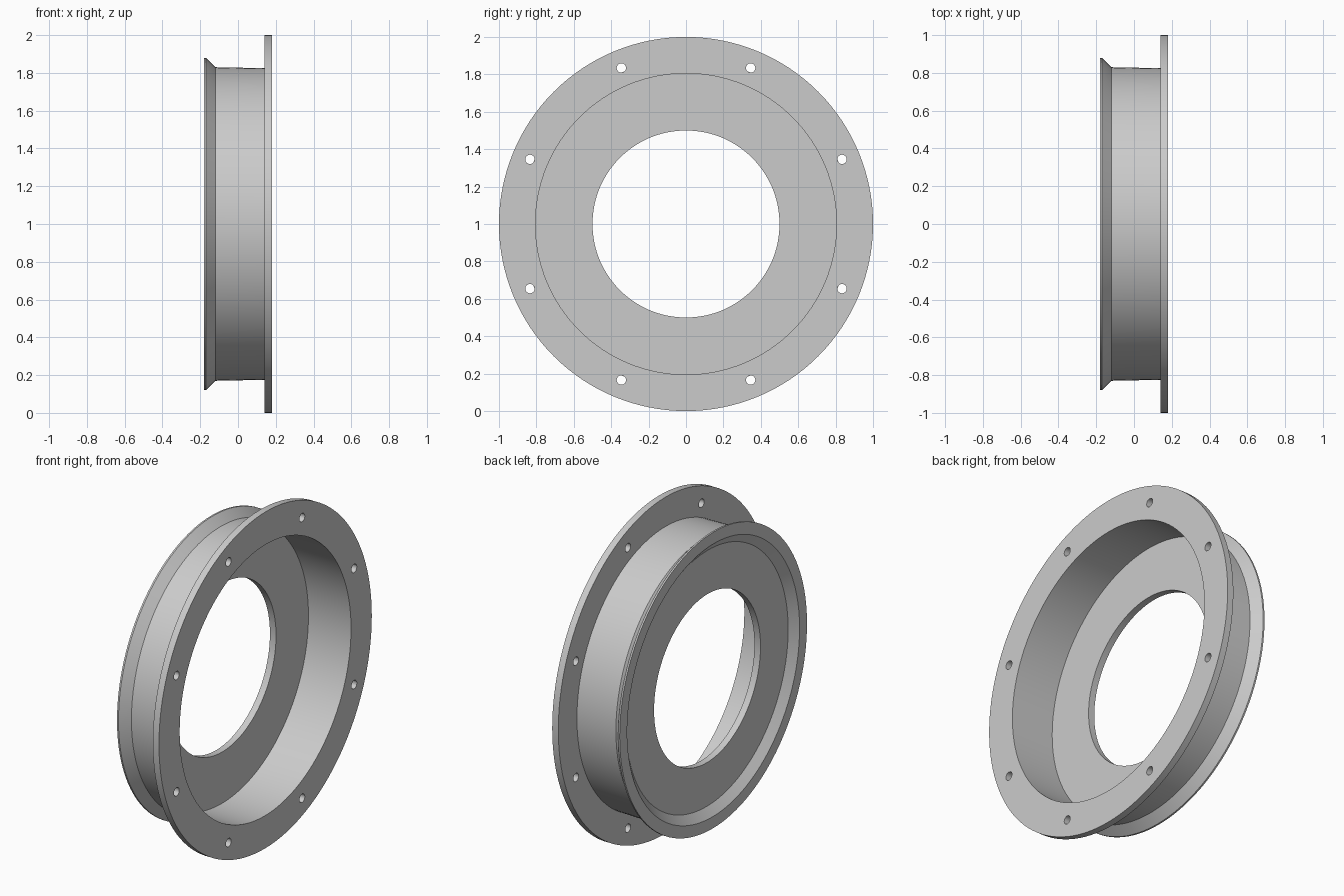
import bpy, bmesh, math
from mathutils import Matrix, Vector

if "Cube" in bpy.data.objects:
    bpy.data.objects.remove(bpy.data.objects["Cube"], do_unlink=True)

SEGMENTS = 128
BOLTS = 8
BOLT_CIRCLE = 0.903

# Plain grey metal
grey = bpy.data.materials.new("grey metal")
grey.use_nodes = True
colour = (0.6, 0.6, 0.6, 1)
grey.diffuse_color = colour
grey.node_tree.nodes["Principled BSDF"].inputs["Base Color"].default_value = colour


def add_object(name, bm):
    bmesh.ops.recalc_face_normals(bm, faces=bm.faces)
    mesh = bpy.data.meshes.new(name)
    bm.to_mesh(mesh)
    bm.free()
    mesh.materials.append(grey)
    obj = bpy.data.objects.new(name, mesh)
    bpy.context.collection.objects.link(obj)
    return obj


def lathe_x(name, profile):
    """Turn a closed (x, radius) profile around the horizontal axle."""
    bm = bmesh.new()
    verts = [bm.verts.new((x, 0, r)) for x, r in profile]
    edges = [bm.edges.new((verts[i - 1], verts[i])) for i in range(len(verts))]
    bmesh.ops.spin(bm, geom=verts + edges, cent=(0, 0, 0), axis=(1, 0, 0),
                   angle=math.tau, steps=SEGMENTS, use_merge=True)
    bmesh.ops.remove_doubles(bm, verts=bm.verts, dist=1e-5)
    bmesh.ops.translate(bm, verts=bm.verts, vec=(0, 0, 1))
    return add_object(name, bm)


# Flanged ring: bolting flange, drum wall, flared lip and inner web
ring = lathe_x("flanged_ring", [
    (0.18, 1.0), (0.14, 1.0),        # flange rim
    (0.14, 0.825), (-0.12, 0.83),    # drum wall
    (-0.17, 0.88), (-0.18, 0.88),    # flared lip
    (-0.18, 0.81), (-0.14, 0.76),    # chamfer inside the lip
    (-0.14, 0.5), (-0.10, 0.5),      # web around the centre hole
    (-0.10, 0.805), (0.18, 0.805),   # bore
])

# Bolt hole cutters
bm = bmesh.new()
for i in range(BOLTS):
    angle = math.tau * (i + 0.5) / BOLTS
    centre = Vector((0.16, BOLT_CIRCLE * math.cos(angle),
                     1 + BOLT_CIRCLE * math.sin(angle)))
    bmesh.ops.create_cone(
        bm, cap_ends=True, segments=32, radius1=0.025, radius2=0.025, depth=0.1,
        matrix=Matrix.Translation(centre) @ Matrix.Rotation(math.pi / 2, 4, "Y"))
cutter = add_object("bolt_hole_cutter", bm)
cutter.hide_render = True

# Drill the holes and smooth the turned surfaces
drill = ring.modifiers.new("bolt holes", "BOOLEAN")
drill.object = cutter
drill.operation = "DIFFERENCE"
drill.solver = "EXACT"
bpy.ops.object.select_all(action="DESELECT")
ring.select_set(True)
bpy.context.view_layer.objects.active = ring
bpy.ops.object.modifier_apply(modifier=drill.name)
bpy.data.objects.remove(cutter, do_unlink=True)
bpy.ops.object.shade_smooth_by_angle(angle=math.radians(25))
